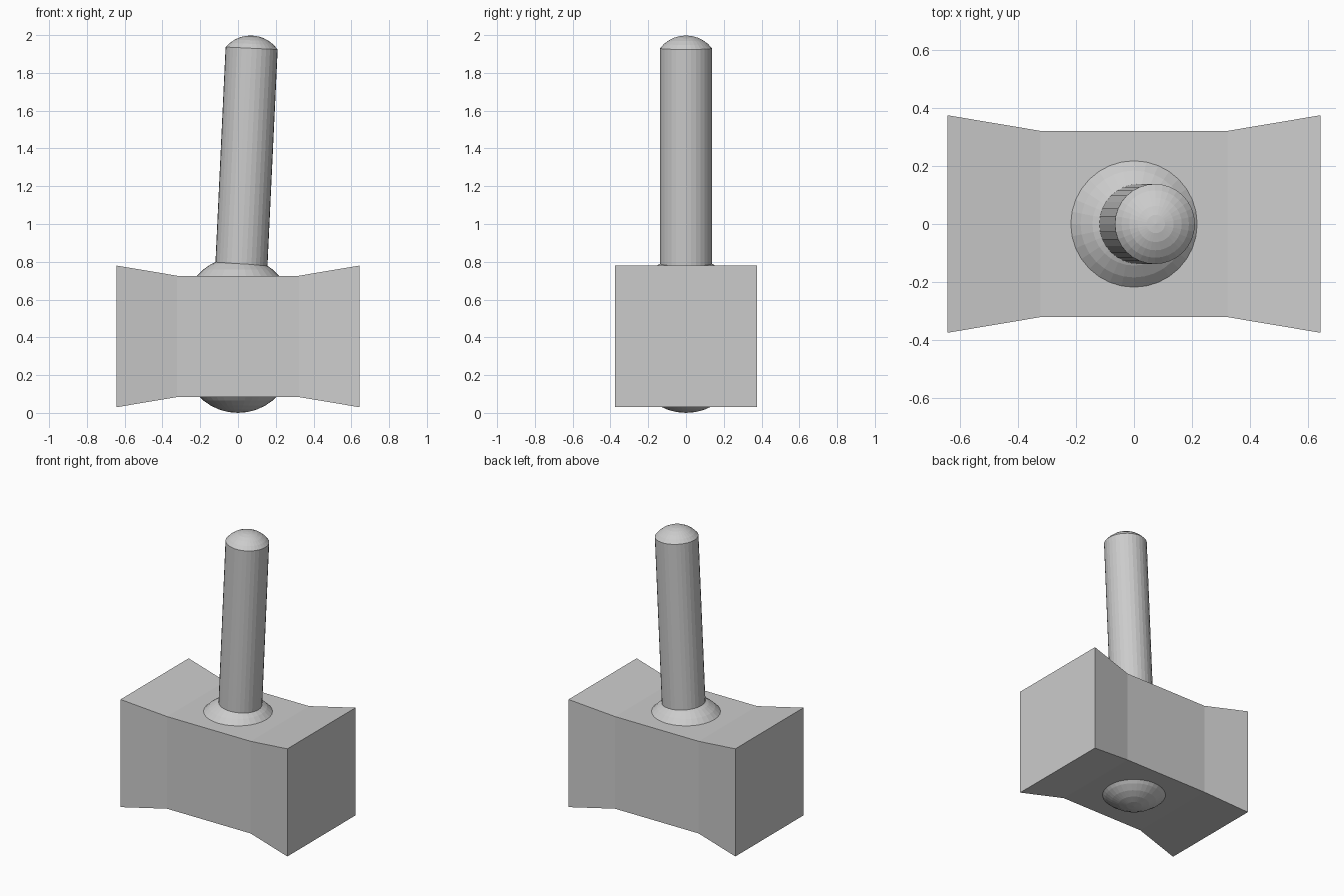
import bpy, bmesh, math

if "Cube" in bpy.data.objects:
    bpy.data.objects.remove(bpy.data.objects["Cube"])

SIDES = 32


def make_object(name, bm):
    bmesh.ops.recalc_face_normals(bm, faces=bm.faces)
    mesh = bpy.data.meshes.new(name)
    bm.to_mesh(mesh)
    bm.free()
    ob = bpy.data.objects.new(name, mesh)
    bpy.context.collection.objects.link(ob)
    return ob


def lathe(name, profile):
    """Closed solid turned around z from (radius, z) points, bottom to top."""
    bm = bmesh.new()
    rings = []
    for r, z in profile:
        if r < 1e-6:
            rings.append([bm.verts.new((0, 0, z))] * SIDES)
        else:
            rings.append([bm.verts.new((r * math.cos(2 * math.pi * i / SIDES),
                                        r * math.sin(2 * math.pi * i / SIDES), z))
                          for i in range(SIDES)])
    for a, b in zip(rings, rings[1:]):
        for i in range(SIDES):
            j = (i + 1) % SIDES
            bm.faces.new(list(dict.fromkeys((a[i], a[j], b[j], b[i]))))
    if profile[0][0] > 1e-6:
        bm.faces.new(rings[0])
    return make_object(name, bm)


def dome(radius, rim, base, steps):
    """Spherical cap profile from its rim up to the pole."""
    top = math.asin(rim / radius)
    h = radius * math.cos(top)
    return [(radius * math.sin(top * (1 - k / steps)),
             base + radius * math.cos(top * (1 - k / steps)) - h)
            for k in range(steps + 1)]


# Hammer head: square sections, flaring towards both striking faces
bm = bmesh.new()
sections = []
for x, h in ((-0.643, 0.375), (-0.322, 0.321), (0.322, 0.321), (0.643, 0.375)):
    sections.append([bm.verts.new((x, sy * h, 0.405 + sz * h))
                     for sy, sz in ((-1, -1), (1, -1), (1, 1), (-1, 1))])
for a, b in zip(sections, sections[1:]):
    for i in range(4):
        j = (i + 1) % 4
        bm.faces.new((a[i], a[j], b[j], b[i]))
bm.faces.new(sections[0])
bm.faces.new(sections[-1])
make_object("hammer_head", bm)

# Domed collar running through the head, showing above and below
upper = dome(0.29, 0.22, 0.724, 5)
lower = [(r, 0.825 - z) for r, z in reversed(upper)]
lathe("collar", lower + upper)

# Slightly leaning handle with a domed tip
handle = lathe("handle", [(0.138, 0.25)] + dome(0.175, 0.138, 1.532, 5))
handle.location.z = 0.4
handle.rotation_euler.y = math.radians(2.7)
